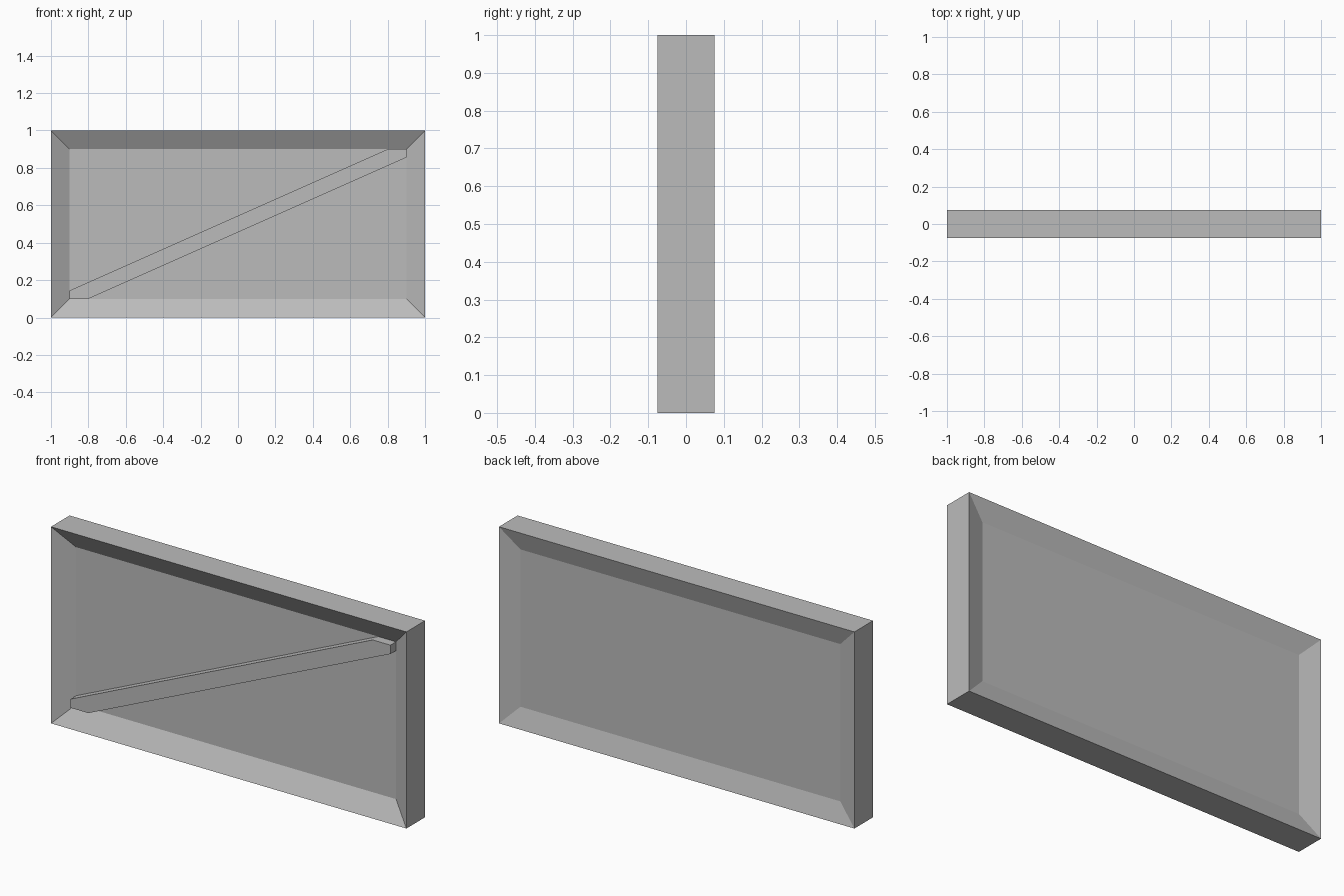
import bpy, bmesh
from mathutils import Matrix, Vector

cube = bpy.data.objects.get("Cube")
if cube:
    bpy.data.objects.remove(cube, do_unlink=True)

WIDTH, DEPTH, HEIGHT, BORDER = 2.0, 0.15, 1.0, 0.1
FRONT_RECESS, BACK_RECESS, BRACE_RECESS = 0.06, 0.03, 0.015

grey = bpy.data.materials.new("plain_grey")
grey.use_nodes = True
colour = (0.5, 0.5, 0.5, 1)
grey.diffuse_color = colour
grey.node_tree.nodes["Principled BSDF"].inputs["Base Color"].default_value = colour


def add_part(name, bm):
    bmesh.ops.recalc_face_normals(bm, faces=bm.faces)
    mesh = bpy.data.meshes.new(name)
    bm.to_mesh(mesh)
    bm.free()
    mesh.materials.append(grey)
    part = bpy.data.objects.new(name, mesh)
    bpy.context.collection.objects.link(part)
    return part


# Frame with its panel sunk into the front and, less deeply, the back
bm = bmesh.new()
size = Matrix.Diagonal((WIDTH, DEPTH, HEIGHT, 1))
bmesh.ops.create_cube(bm, size=1, matrix=Matrix.Translation((0, 0, HEIGHT / 2)) @ size)
for side, recess in ((-1, FRONT_RECESS), (1, BACK_RECESS)):
    bm.normal_update()
    panel = max(bm.faces, key=lambda f: f.normal.y * side * f.calc_area())
    bmesh.ops.inset_region(bm, faces=[panel], thickness=BORDER, use_even_offset=True)
    bmesh.ops.translate(bm, verts=panel.verts, vec=(0, -side * recess, 0))
add_part("frame_and_panel", bm)

# Diagonal brace, clipped to the corners of the opening
half_x, half_z = WIDTH / 2 - BORDER, HEIGHT / 2 - BORDER
cut_x, cut_z = 0.1, 0.0445
lower_half = [(-half_x, cut_z - half_z), (-half_x, -half_z), (cut_x - half_x, -half_z)]
outline = lower_half + [(-x, -z) for x, z in lower_half]
front_y = -DEPTH / 2 + BRACE_RECESS
bm = bmesh.new()
face = bm.faces.new([bm.verts.new((x, front_y, z + HEIGHT / 2)) for x, z in outline])
extruded = bmesh.ops.extrude_face_region(bm, geom=[face], use_keep_orig=True)
back_verts = [v for v in extruded["geom"] if isinstance(v, bmesh.types.BMVert)]
bmesh.ops.translate(bm, verts=back_verts, vec=Vector((0, FRONT_RECESS - BRACE_RECESS, 0)))
add_part("diagonal_brace", bm)
